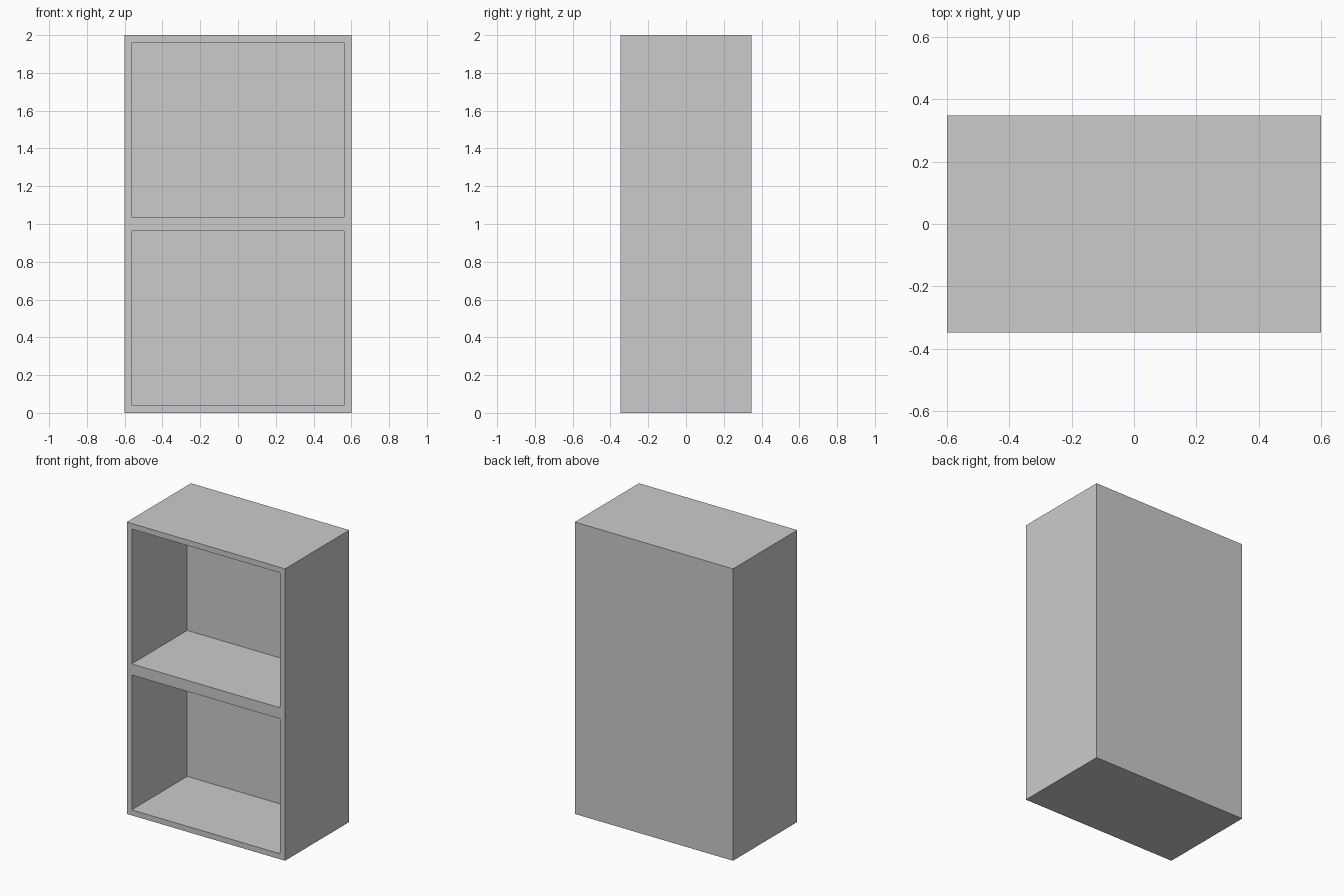
import bpy
import bmesh
from mathutils import Matrix, Vector

WIDTH, DEPTH, HEIGHT = 1.2, 0.695, 2.0
BOARD = 0.038      # frame thickness around each opening
RECESS = 0.6       # depth of each compartment

cube = bpy.data.objects.get("Cube")
if cube:
    bpy.data.objects.remove(cube, do_unlink=True)

# Plain grey material
grey = bpy.data.materials.new("plain_grey")
grey.use_nodes = True
colour = (0.6, 0.6, 0.6, 1)
grey.diffuse_color = colour
grey.node_tree.nodes["Principled BSDF"].inputs["Base Color"].default_value = colour

# Cabinet block standing on the ground
bm = bmesh.new()
bmesh.ops.create_cube(bm, size=1)
bmesh.ops.transform(bm, verts=bm.verts, matrix=Matrix.Translation((0, 0, HEIGHT / 2))
                    @ Matrix.Diagonal((WIDTH, DEPTH, HEIGHT, 1)))

# Split into two equal compartments
bmesh.ops.bisect_plane(bm, geom=bm.verts[:] + bm.edges[:] + bm.faces[:],
                       plane_co=(0, 0, HEIGHT / 2), plane_no=(0, 0, 1))
bm.normal_update()

# Inset each front panel, then push it back to hollow out the compartment
panels = [f for f in bm.faces if f.normal.y < -0.9]
bmesh.ops.inset_individual(bm, faces=panels, thickness=BOARD, use_even_offset=True)
for panel in panels:
    hollow = bmesh.ops.extrude_discrete_faces(bm, faces=[panel])["faces"]
    bmesh.ops.translate(bm, verts=hollow[0].verts, vec=Vector((0, RECESS, 0)))
bmesh.ops.recalc_face_normals(bm, faces=bm.faces)

mesh = bpy.data.meshes.new("shelf_cabinet")
bm.to_mesh(mesh)
bm.free()
mesh.materials.append(grey)
cabinet = bpy.data.objects.new("shelf_cabinet", mesh)
bpy.context.collection.objects.link(cabinet)
